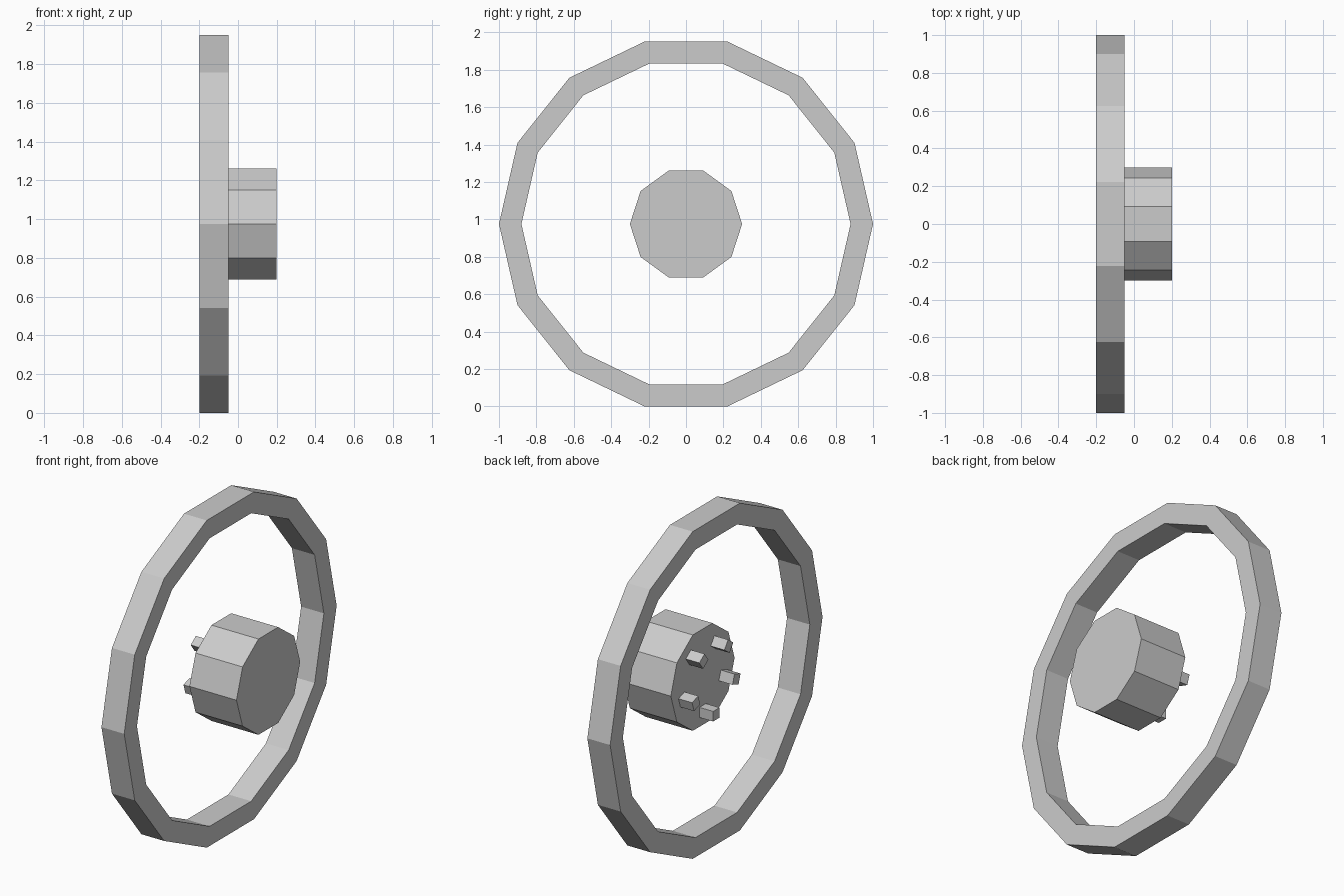
import bpy, bmesh
from math import cos, sin, pi, radians
from mathutils import Matrix

if "Cube" in bpy.data.objects:
    bpy.data.objects.remove(bpy.data.objects["Cube"])

CZ = 0.975  # axle height


def circle(r, n, x):
    return [(x, r * cos(2 * pi * i / n), CZ + r * sin(2 * pi * i / n)) for i in range(n)]


def finish(name, bm):
    bmesh.ops.recalc_face_normals(bm, faces=bm.faces[:])
    me = bpy.data.meshes.new(name)
    bm.to_mesh(me)
    bm.free()
    ob = bpy.data.objects.new(name, me)
    bpy.context.collection.objects.link(ob)
    return ob


# Rim: 14-sided ring with a rectangular section
bm = bmesh.new()
N = 14
section = [(1.0, -0.2), (1.0, -0.05), (0.88, -0.05), (0.88, -0.2)]
loops = [[bm.verts.new(p) for p in circle(r, N, x)] for r, x in section]
for k in range(4):
    a, b = loops[k], loops[(k + 1) % 4]
    for i in range(N):
        j = (i + 1) % N
        bm.faces.new((a[i], a[j], b[j], b[i]))
finish("rim", bm)

# Hub: 10-sided drum
bm = bmesh.new()
back, front = ([bm.verts.new(p) for p in circle(0.3, 10, x)] for x in (-0.11, 0.2))
bm.faces.new(back)
bm.faces.new(front)
for i in range(10):
    j = (i + 1) % 10
    bm.faces.new((back[i], back[j], front[j], front[i]))
finish("hub", bm)

# Five square studs, turned radially around the hub face
for k in range(5):
    bm = bmesh.new()
    m = (Matrix.Translation((0, 0, CZ)) @ Matrix.Rotation(radians(54 + 72 * k), 4, 'X')
         @ Matrix.Translation((-0.155, 0.2, 0)) @ Matrix.Diagonal((0.09, 0.06, 0.06, 1)))
    bmesh.ops.create_cube(bm, size=1, matrix=m)
    finish(f"stud_{k + 1}", bm)
